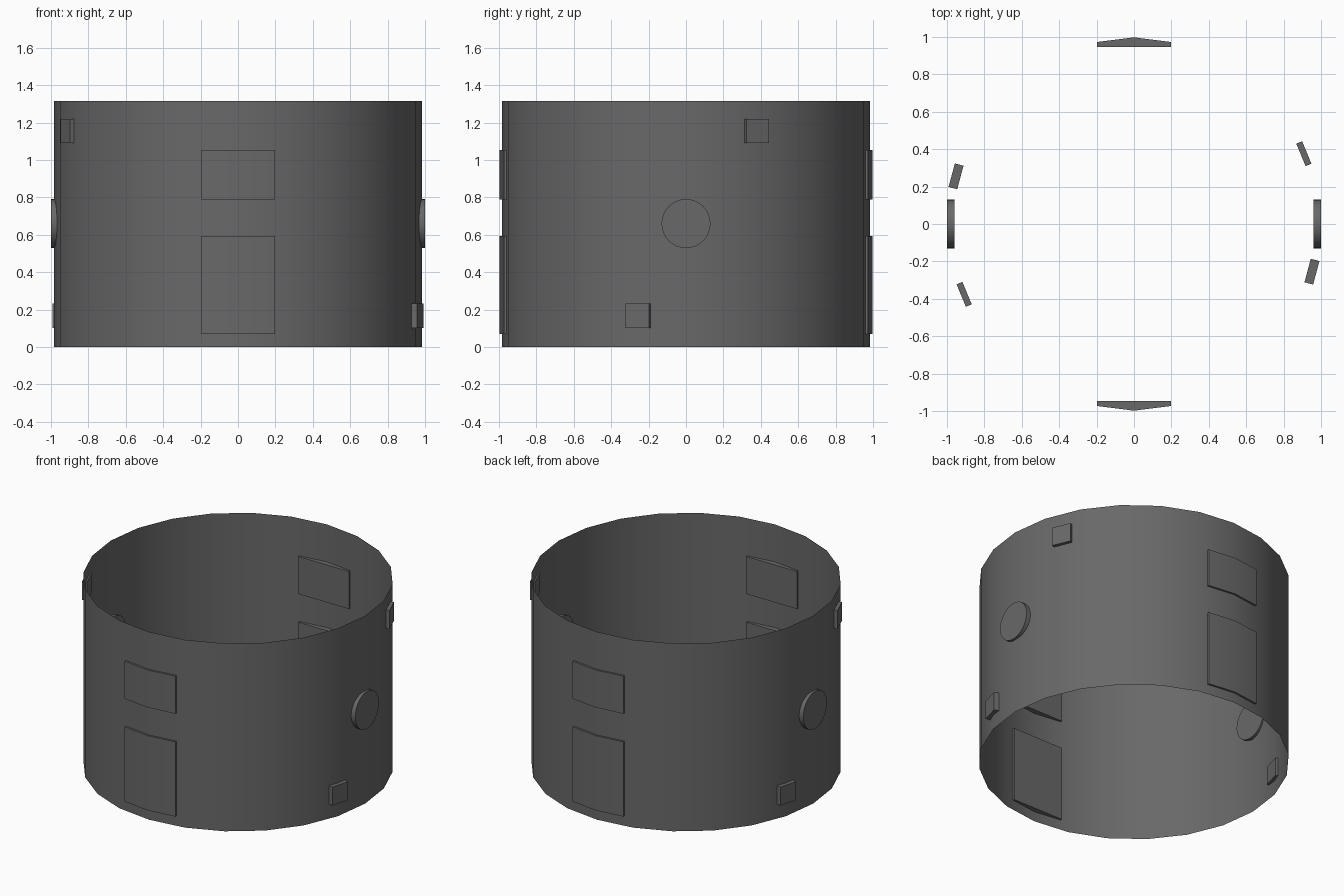
import bpy, bmesh, math
from mathutils import Matrix, Vector

if "Cube" in bpy.data.objects:
    bpy.data.objects.remove(bpy.data.objects["Cube"])

H, R = 1.315, 0.985

grey = bpy.data.materials.new("dark_grey")
grey.diffuse_color = (0.14, 0.14, 0.14, 1)
grey.use_nodes = True
grey.node_tree.nodes["Principled BSDF"].inputs["Base Color"].default_value = grey.diffuse_color


def finish(name, bm):
    bmesh.ops.recalc_face_normals(bm, faces=bm.faces)
    me = bpy.data.meshes.new(name)
    bm.to_mesh(me)
    bm.free()
    me.materials.append(grey)
    ob = bpy.data.objects.new(name, me)
    bpy.context.collection.objects.link(ob)
    bpy.ops.object.select_all(action='DESELECT')
    ob.select_set(True)
    bpy.context.view_layer.objects.active = ob
    bpy.ops.object.shade_smooth_by_angle(angle=math.radians(30))
    return ob


# open 24-sided ring wall, a single sheet with a vertex on each axis
bm = bmesh.new()
rings = [[bm.verts.new((R * math.cos(i * math.pi / 12), R * math.sin(i * math.pi / 12), z))
          for i in range(24)] for z in (0, H)]
for i in range(24):
    j = (i + 1) % 24
    bm.faces.new((rings[0][i], rings[0][j], rings[1][j], rings[1][i]))
finish("ring_wall", bm)


# bent plates on the front and back: flat inside, ridged outside
def plate(name, side, z0, z1):
    bm = bmesh.new()
    outline = [(-0.197, 0.947), (0.197, 0.947), (0.197, 0.973), (0, 0.998), (-0.197, 0.973)]
    f = bm.faces.new([bm.verts.new((x, side * y, z0)) for x, y in outline])
    new = bmesh.ops.extrude_face_region(bm, geom=[f])["geom"]
    bmesh.ops.translate(bm, vec=(0, 0, z1 - z0),
                        verts=[v for v in new if isinstance(v, bmesh.types.BMVert)])
    finish(name, bm)


for label, side in (("front", -1), ("back", 1)):
    plate(label + "_large_plate", side, 0.07, 0.593)
    plate(label + "_small_plate", side, 0.79, 1.053)


# round discs on both sides
def disc(name, side):
    bm = bmesh.new()
    bmesh.ops.create_cone(bm, cap_ends=True, segments=32, radius1=0.131, radius2=0.131, depth=0.04,
                          matrix=Matrix.Translation((side * 0.98, 0, 0.66))
                          @ Matrix.Rotation(math.pi / 2, 4, 'Y'))
    finish(name, bm)


# small blocks set into the wall, facing outward
def block(name, degrees, z, thick, radius):
    bm = bmesh.new()
    bmesh.ops.create_cube(bm, size=1, matrix=Matrix.Rotation(math.radians(degrees), 4, 'Z')
                          @ Matrix.Translation((radius, 0, z))
                          @ Matrix.Diagonal((thick, 0.13, 0.13, 1)))
    finish(name, bm)


for label, side, turn in (("right", 1, 0), ("left", -1, 180)):
    disc(label + "_disc", side)
    block(label + "_low_block", turn - 15, 0.167, 0.048, 0.985)
    block(label + "_high_block", turn + 22.5, 1.155, 0.034, 0.983)
